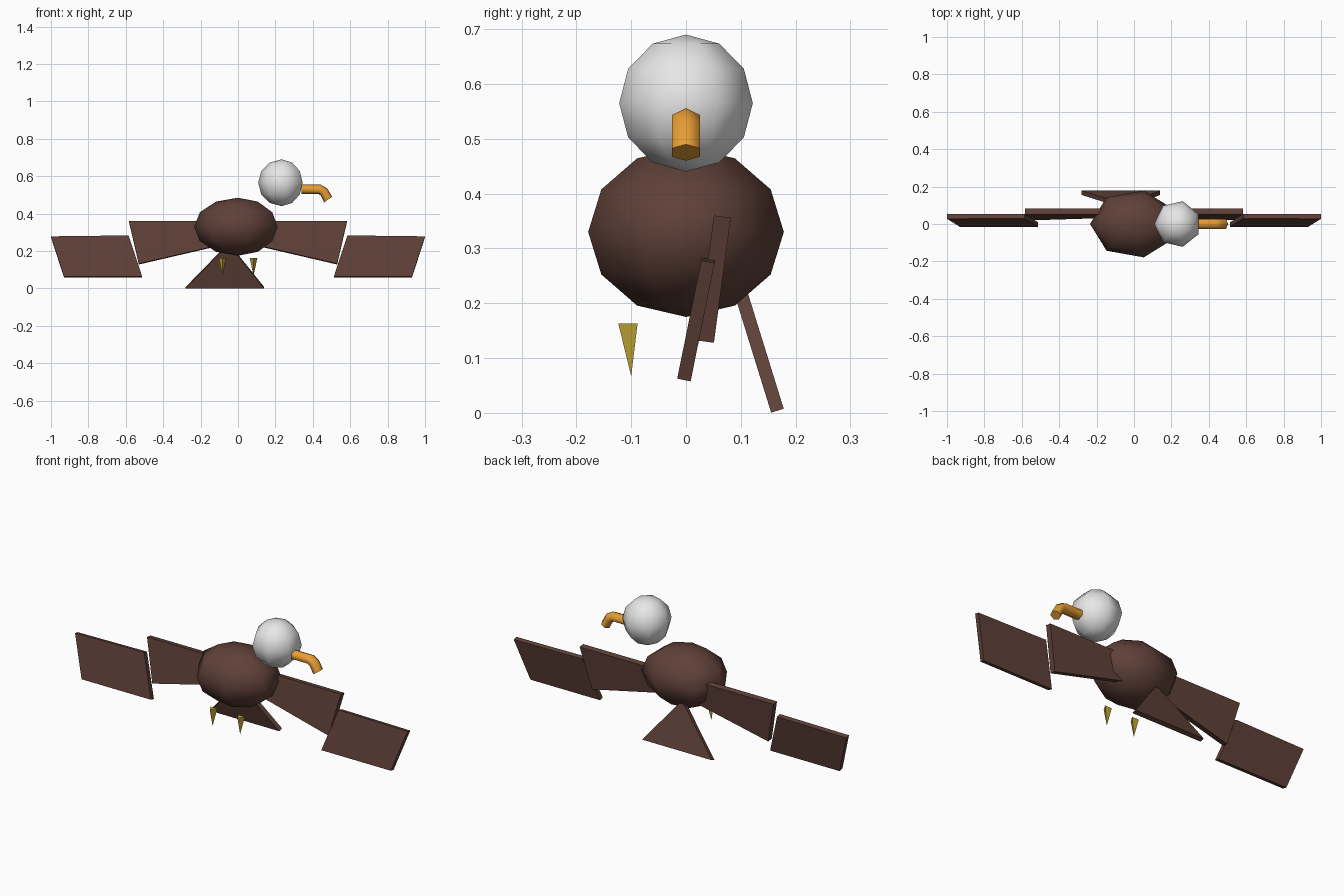
import bpy, bmesh, math
from mathutils import Vector, Matrix

cube = bpy.data.objects.get("Cube")
if cube:
    bpy.data.objects.remove(cube, do_unlink=True)


def material(name, r, g, b):
    m = bpy.data.materials.new(name)
    m.use_nodes = True
    m.diffuse_color = (r, g, b, 1)
    m.node_tree.nodes["Principled BSDF"].inputs["Base Color"].default_value = (r, g, b, 1)
    return m


BROWN = material("feather brown", 0.115, 0.052, 0.04)
WHITE = material("head white", 0.8, 0.8, 0.8)
ORANGE = material("beak orange", 0.8, 0.34, 0.035)
YELLOW = material("talon yellow", 0.55, 0.4, 0.04)


def finish(bm, name, mat, smooth_angle=None):
    bmesh.ops.recalc_face_normals(bm, faces=bm.faces)
    mesh = bpy.data.meshes.new(name)
    bm.to_mesh(mesh)
    bm.free()
    mesh.materials.append(mat)
    ob = bpy.data.objects.new(name, mesh)
    bpy.context.collection.objects.link(ob)
    if smooth_angle:
        bpy.ops.object.select_all(action='DESELECT')
        ob.select_set(True)
        bpy.context.view_layer.objects.active = ob
        bpy.ops.object.shade_smooth_by_angle(angle=math.radians(smooth_angle))
    return ob


def turn_corner(bm, heading):
    """Turn the shape about z so that one of its corners points along heading."""
    v = max(bm.verts, key=lambda p: p.co.xy.length).co
    turn = heading - math.atan2(v.y, v.x)
    bm.transform(Matrix.Rotation(turn, 4, 'Z'))


def ball(name, centre, size, mat):
    bm = bmesh.new()
    bmesh.ops.create_uvsphere(bm, u_segments=7, v_segments=6, radius=1)
    turn_corner(bm, math.pi)
    bm.transform(Matrix.Translation(centre) @ Matrix.Diagonal((*size, 1)))
    return finish(bm, name, mat, 80)


def slab(name, outline, y_base, lean, thickness, side=1):
    """Flat panel from an (x, z) outline, leaning in y as z rises."""
    bm = bmesh.new()
    half = Vector((0, 1, -lean)).normalized() * thickness / 2
    pts = [Vector((x * side, y_base + lean * z, z)) for x, z in outline]
    front = [bm.verts.new(p - half) for p in pts]
    back = [bm.verts.new(p + half) for p in pts]
    bm.faces.new(front)
    bm.faces.new(back[::-1])
    for i in range(len(pts)):
        j = (i + 1) % len(pts)
        bm.faces.new((front[i], back[i], back[j], front[j]))
    return finish(bm, name, BROWN)


# Body and head
ball("body", (0, 0, 0.33), (0.235, 0.183, 0.155), BROWN)
ball("head", (0.233, 0, 0.565), (0.125, 0.125, 0.125), WHITE)

# Wings and talons, one of each per side
inner = [(0.1, 0.358), (0.583, 0.358), (0.53, 0.13), (0.1, 0.23)]
outer = [(0.585, 0.281), (1.0, 0.276), (0.93, 0.06), (0.512, 0.06)]
for label, side in (("left", 1), ("right", -1)):
    slab(label + "_inner_wing", inner, 0.018, 0.135, 0.031, side)
    slab(label + "_outer_wing", outer, -0.016, 0.203, 0.025, side)
    bm = bmesh.new()
    bmesh.ops.create_cone(bm, cap_ends=True, segments=3, radius1=0.0235,
                          radius2=0, depth=0.096)
    bm.transform(Matrix.Rotation(math.pi, 4, 'X'))
    turn_corner(bm, -math.pi / 2)
    bm.transform(Matrix.Translation((0.083 * side, -0.1, 0.115)))
    finish(bm, label + "_talon", YELLOW)

# Tail fan
slab("tail", [(-0.28, 0.004), (0.14, 0.004), (-0.05, 0.24)], 0.168, -0.31, 0.024)

# Hooked beak: hexagonal tube along a bent path of (x, z, downward angle)
bm = bmesh.new()
path = [(0.34, 0.53, 0), (0.437, 0.53, 8), (0.46, 0.515, 42), (0.482, 0.475, 55)]
rings = []
for x, z, droop in path:
    d = math.radians(droop)
    up = Vector((math.sin(d), 0, math.cos(d)))
    ring = []
    for k in range(6):
        a = k * math.pi / 3
        offset = up * math.cos(a) * 0.026 + Vector((0, math.sin(a) * 0.03, 0))
        ring.append(bm.verts.new(Vector((x, 0, z)) + offset))
    rings.append(ring)
for a, b in zip(rings, rings[1:]):
    for k in range(6):
        n = (k + 1) % 6
        bm.faces.new((a[k], a[n], b[n], b[k]))
bm.faces.new(rings[0])
bm.faces.new(rings[-1])
finish(bm, "beak", ORANGE, 65)
